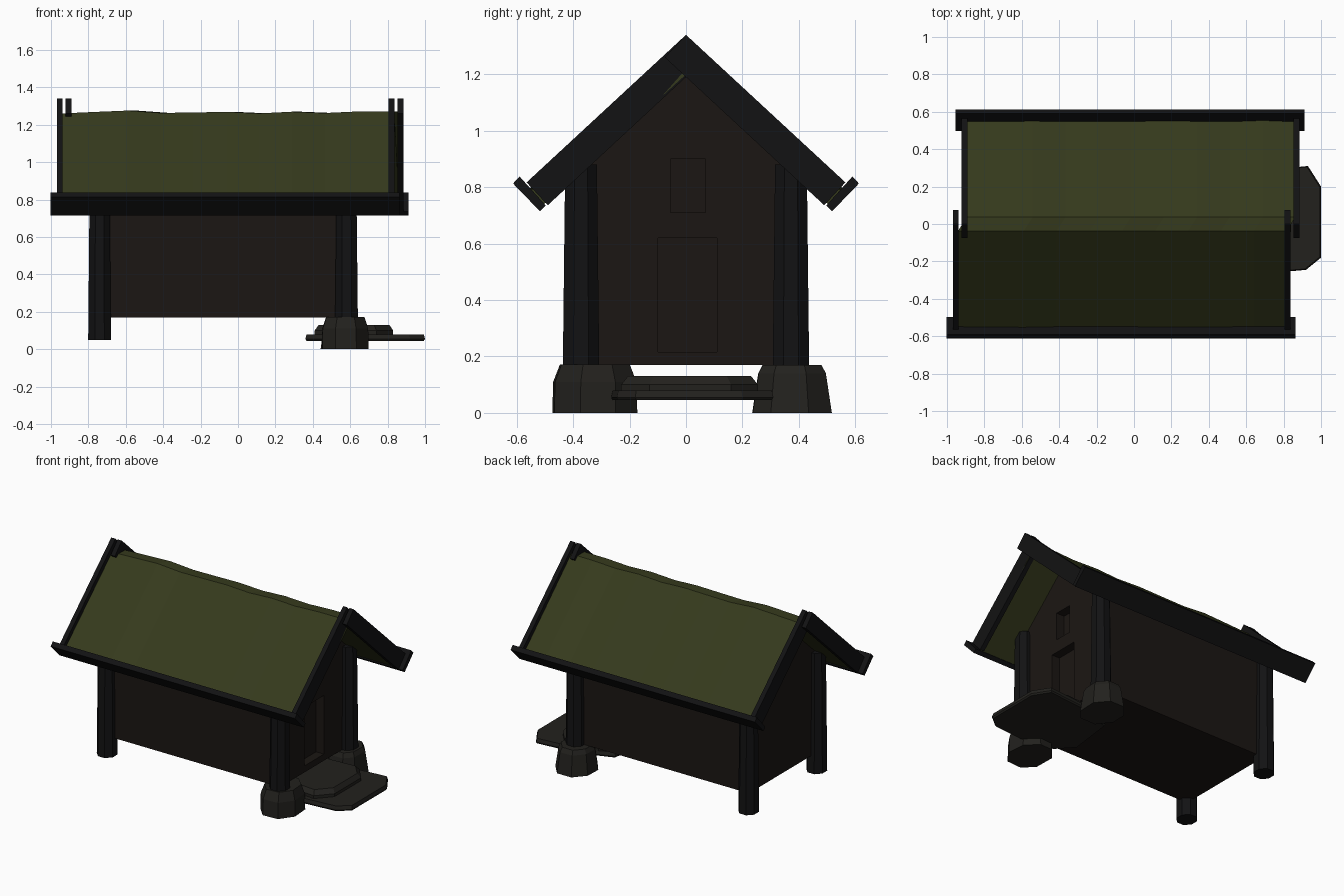
import bpy, bmesh, math, random

if "Cube" in bpy.data.objects:
    bpy.data.objects.remove(bpy.data.objects["Cube"])

random.seed(4)


def material(name, col):
    m = bpy.data.materials.new(name)
    m.diffuse_color = (*col, 1)
    m.use_nodes = True
    m.node_tree.nodes["Principled BSDF"].inputs["Base Color"].default_value = m.diffuse_color
    return m


WALL = material("dark_plank", (0.011, 0.008, 0.0065))
WOOD = material("black_timber", (0.006, 0.006, 0.0065))
MOSS = material("moss_green", (0.036, 0.042, 0.012))
STONE = material("dark_stone", (0.016, 0.015, 0.0125))


def loft(name, rings, mat):
    """Closed flat-shaded solid through a list of equal-sized point rings."""
    bm = bmesh.new()
    vs = [[bm.verts.new(p) for p in r] for r in rings]
    n = len(rings[0])
    for a, b in zip(vs, vs[1:]):
        for i in range(n):
            j = (i + 1) % n
            bm.faces.new((a[i], a[j], b[j], b[i]))
    bm.faces.new(vs[0][::-1])
    bm.faces.new(vs[-1])
    bmesh.ops.recalc_face_normals(bm, faces=bm.faces)
    me = bpy.data.meshes.new(name)
    bm.to_mesh(me)
    bm.free()
    me.materials.append(mat)
    ob = bpy.data.objects.new(name, me)
    bpy.context.collection.objects.link(ob)
    return ob


def prism(name, yz, x0, x1, mat):
    return loft(name, [[(x, y, z) for y, z in yz] for x in (x0, x1)], mat)


def column(name, outline, levels, mat):
    """Stack an xy outline at (z, scale) levels about its own centre."""
    cx = (min(p[0] for p in outline) + max(p[0] for p in outline)) / 2
    cy = (min(p[1] for p in outline) + max(p[1] for p in outline)) / 2
    return loft(name, [[(cx + (x - cx) * k, cy + (y - cy) * k, z)
                        for x, y in outline] for z, k in levels], mat)


def ngon(cx, cy, rx, ry, n, turn=0.5, jitter=0.0):
    out = []
    for i in range(n):
        a = 2 * math.pi * (i + turn + random.uniform(-jitter, jitter)) / n
        out.append((cx + rx * math.cos(a), cy + ry * math.sin(a)))
    return out


# Gabled body with recessed door and window
body = prism("body", [(-0.37, 0.17), (0.37, 0.17), (0.37, 0.88),
                      (0, 1.22), (-0.37, 0.88)], -0.74, 0.58, WALL)
for part, y0, y1, z0, z1 in (("door", -0.10, 0.11, 0.215, 0.62),
                             ("window", -0.055, 0.07, 0.71, 0.90)):
    cutter = prism(part + "_cutter", [(y0, z0), (y1, z0), (y1, z1), (y0, z1)],
                   0.52, 0.7, WALL)
    cutter.hide_render = True
    mod = body.modifiers.new(part, 'BOOLEAN')
    mod.operation = 'DIFFERENCE'
    mod.solver = 'EXACT'
    mod.object = cutter
    bpy.context.view_layer.objects.active = body
    bpy.ops.object.modifier_apply(modifier=mod.name)
    bpy.data.objects.remove(cutter)

# Corner posts, the door-side pair standing on stones
for s, side in ((-1, "front"), (1, "back")):
    for x, end, z0 in ((-0.74, "left", 0.05), (0.58, "right", 0.15)):
        column(f"{side}_{end}_post", ngon(x, s * 0.372, 0.066, 0.07, 8),
               [(z0, 1), (0.88, 0.87)], WOOD)

# Foundation stones
column("front_stone", ngon(0.57, -0.325, 0.135, 0.16, 8, 0.5, 0.15),
       [(0, 1), (0.11, 0.98), (0.172, 0.82)], STONE)
column("back_stone", ngon(0.57, 0.375, 0.135, 0.155, 8, 0.5, 0.15),
       [(0, 1), (0.14, 0.85), (0.17, 0.74)], STONE)

# Stacked doorstep slabs
column("lower_step", [(0.36, -0.12), (0.46, -0.23), (0.70, -0.265), (0.92, -0.245),
                      (1.0, -0.18), (1.0, 0.2), (0.93, 0.31), (0.62, 0.28),
                      (0.40, 0.2)],
       [(0.045, 0.98), (0.055, 1), (0.08, 0.98)], STONE)
column("upper_step", [(0.41, -0.1), (0.50, -0.21), (0.74, -0.23), (0.83, -0.13),
                      (0.83, 0.16), (0.75, 0.255), (0.50, 0.24), (0.41, 0.12)],
       [(0.08, 1), (0.10, 1), (0.13, 0.9)], STONE)

# Turf roof: one wavy slab, its two slopes slightly offset along the ridge
rings = []
N = 10
for i in range(N + 1):
    x = -0.917 + 1.757 * i / N
    w = [random.uniform(-0.008, 0.008) for _ in range(3)]
    top = 1.268 + w[0]
    yz = [(-0.565 + w[1], 0.78), (-0.037, top), (0.037, top), (0.565 + w[2], 0.78),
          (0.517, 0.727), (0, 1.20), (-0.517, 0.727)]
    rings.append([(x + 0.024 * max(-1, min(1, y / 0.037)), y, z) for y, z in yz])
loft("turf_roof", rings, MOSS)

# Bargeboards crossing at the ridge, and eave boards
for s, side in ((-1, "front"), (1, "back")):
    barge = [(0, 1.34), (-0.075, 1.26), (0.49, 0.736), (0.565, 0.817)]
    eave = [(0.613, 0.813), (0.59, 0.838), (0.497, 0.735), (0.518, 0.715)]
    off = 0.024 * s
    for end, x0 in (("left", -0.945), ("right", 0.828)):
        prism(f"{side}_{end}_bargeboard", [(s * y, z) for y, z in barge],
              x0 + off, x0 + off + 0.032, WOOD)
    prism(f"{side}_eave_board", [(s * y, z) for y, z in eave],
          -0.979 + off, 0.888 + off, WOOD)
